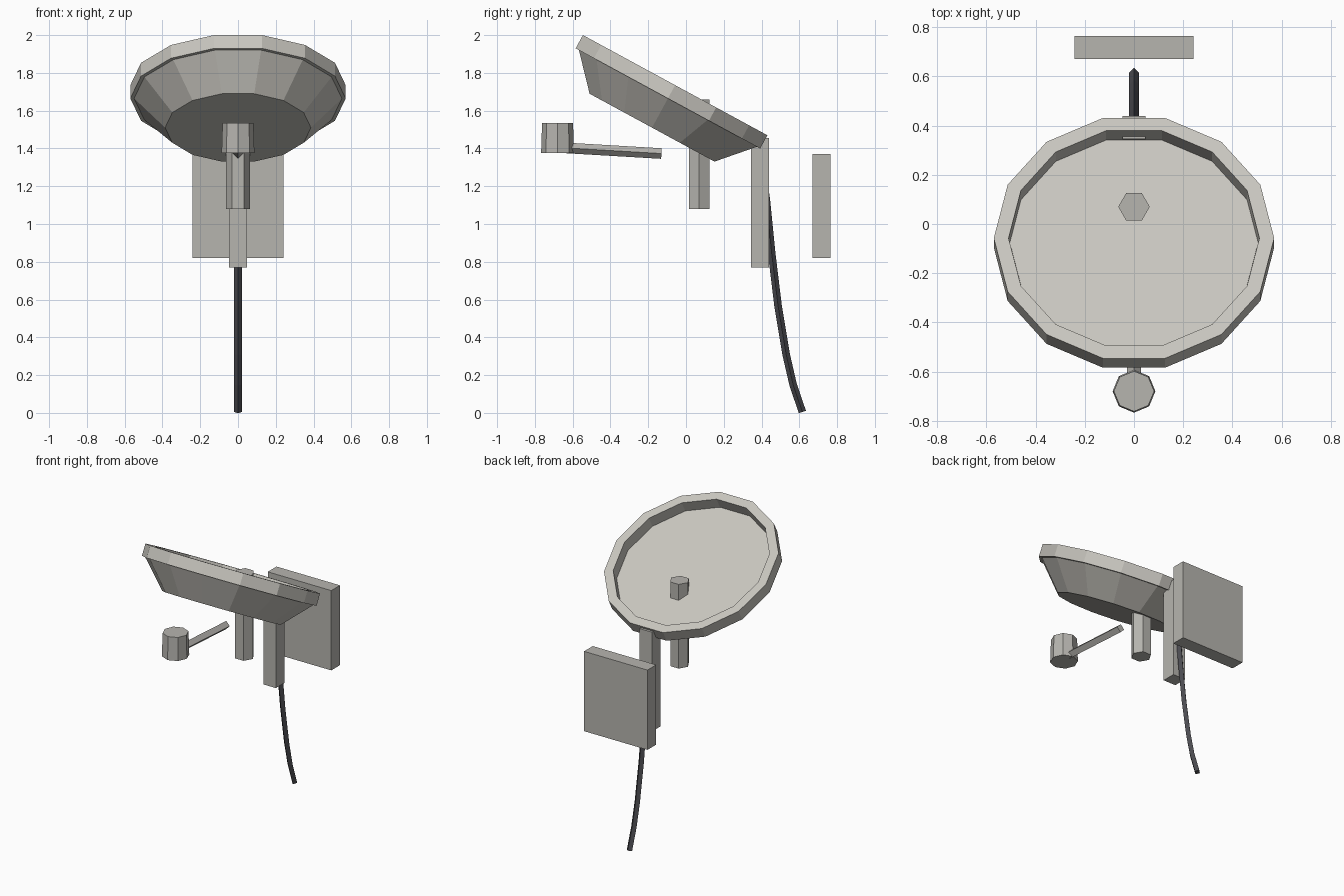
import bpy, bmesh, math
from mathutils import Matrix, Vector

if "Cube" in bpy.data.objects:
    bpy.data.objects.remove(bpy.data.objects["Cube"])


def material(name, rgb):
    m = bpy.data.materials.new(name)
    m.diffuse_color = (*rgb, 1)
    m.use_nodes = True
    m.node_tree.nodes["Principled BSDF"].inputs["Base Color"].default_value = m.diffuse_color
    return m


PALE = material("pale dish grey", (0.58, 0.565, 0.52))
GREY = material("mount grey", (0.47, 0.46, 0.43))
DARK = material("dark cable", (0.07, 0.07, 0.08))


def finish(bm, name, mat, matrix=Matrix()):
    bmesh.ops.recalc_face_normals(bm, faces=bm.faces)
    me = bpy.data.meshes.new(name)
    bm.to_mesh(me)
    bm.free()
    me.materials.append(mat)
    ob = bpy.data.objects.new(name, me)
    ob.matrix_world = matrix
    bpy.context.collection.objects.link(ob)
    return ob


def lathe(name, profile, sides, mat, matrix=Matrix(), closed=False):
    """Faceted solid from (radius, z) points; closed makes a ring, otherwise capped."""
    bm = bmesh.new()
    rings = []
    for r, z in profile:
        rings.append([bm.verts.new((r * math.cos(i * math.tau / sides),
                                    r * math.sin(i * math.tau / sides), z))
                      for i in range(sides)])
    pairs = list(zip(rings, rings[1:]))
    if closed:
        pairs.append((rings[-1], rings[0]))
    else:
        bm.faces.new(rings[0])
        bm.faces.new(rings[-1])
    for a, b in pairs:
        for i in range(sides):
            j = (i + 1) % sides
            bm.faces.new((a[i], a[j], b[j], b[i]))
    return finish(bm, name, mat, matrix)


def box(name, lo, hi, mat):
    bm = bmesh.new()
    bmesh.ops.create_cube(bm, size=1)
    lo, hi = Vector(lo), Vector(hi)
    return finish(bm, name, mat,
                  Matrix.Translation((lo + hi) / 2) @ Matrix.Diagonal((*(hi - lo), 1)))


def diamond_tube(name, path, r, mat):
    """Four-sided tube along (y, z) points."""
    bm = bmesh.new()
    pts = [Vector((0, y, z)) for y, z in path]
    rings = []
    for i, p in enumerate(pts):
        t = (pts[min(i + 1, len(pts) - 1)] - pts[max(i - 1, 0)]).normalized()
        side = Vector((1, 0, 0))
        up = t.cross(side)
        rings.append([bm.verts.new(p + d * r) for d in (side, up, -side, -up)])
    for a, b in zip(rings, rings[1:]):
        for i in range(4):
            j = (i + 1) % 4
            bm.faces.new((a[i], a[j], b[j], b[i]))
    bm.faces.new(rings[0])
    bm.faces.new(rings[-1])
    return finish(bm, name, mat)


# Tilted dish: local z = 0 is the top of the rim
tilt = Matrix.Translation((0, -0.0575, 1.735)) @ Matrix.Rotation(math.radians(-28.5), 4, 'X')
lathe("dish_rim", [(0.57, 0), (0.57, -0.08), (0.51, -0.08), (0.51, 0)], 14, PALE, tilt, True)
lathe("dish_bowl", [(0.386, -0.256), (0.55, -0.08)], 14, PALE, tilt)
lathe("dish_floor", [(0.50, -0.082), (0.50, -0.075)], 14, PALE, tilt)

# Post through the dish
lathe("hex_post", [(0.064, 1.08), (0.064, 1.66)], 6, GREY, Matrix.Translation((0, 0.07, 0)))

# Receiver head and its arm
lathe("receiver_head", [(0.087, 1.375), (0.082, 1.535)], 8, GREY,
      Matrix.Translation((0, -0.68, 0)))
diamond_tube("receiver_arm", [(-0.64, 1.403), (-0.13, 1.373)], 0.028, GREY)

# Wall mount
box("mount_strut", (-0.047, 0.345, 0.77), (0.047, 0.44, 1.455), GREY)
box("wall_plate", (-0.242, 0.67, 0.82), (0.242, 0.765, 1.37), GREY)

# Hanging cable
diamond_tube("cable", [(0.40, 1.31), (0.425, 1.13), (0.453, 0.85), (0.487, 0.57),
                       (0.53, 0.31), (0.567, 0.15), (0.616, 0.005)], 0.02, DARK)
